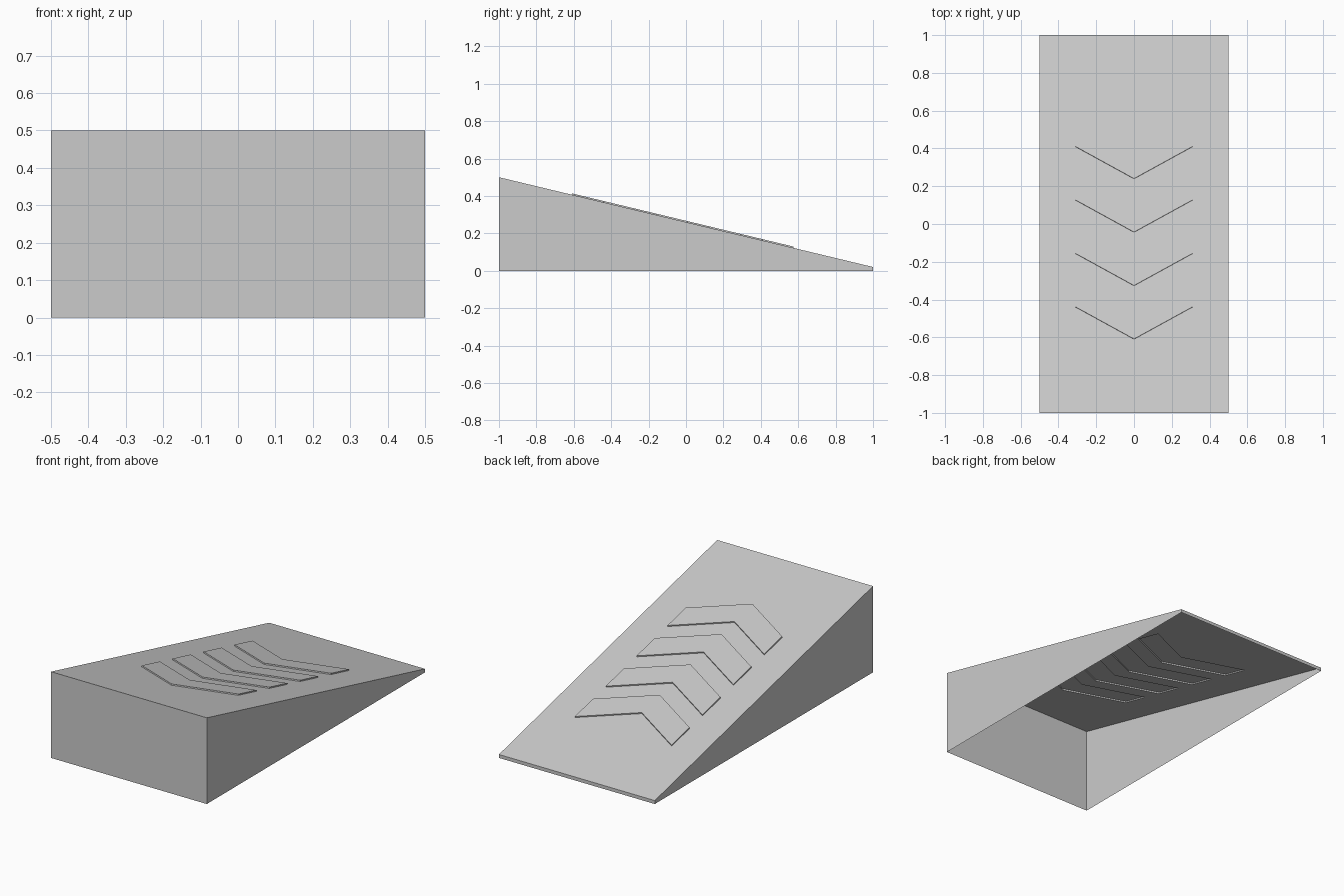
import bpy, bmesh
from mathutils import Vector

if "Cube" in bpy.data.objects:
    bpy.data.objects.remove(bpy.data.objects["Cube"])

HIGH, LOW = 0.50, 0.02          # ramp height at the front and back
SLOPE = (HIGH - LOW) / 2
RAISE = 0.007                   # height of the raised chevrons
COUNT, FIRST, STEP = 4, -0.61, 0.283
DEPTH, SWEEP, HALF = 0.165, 0.17, 0.31


def on_slope(x, y):
    return (x, y, HIGH - SLOPE * (y + 1))


# Sloped deck as a grid whose rows follow the chevron edges
columns = (-0.5, -HALF, 0, HALF, 0.5)
rows = [[-1] * 5]
for i in range(COUNT):
    for apex in (FIRST + i * STEP, FIRST + i * STEP + DEPTH):
        rows.append([apex if x == 0 else apex + SWEEP for x in columns])
rows.append([1] * 5)

bm = bmesh.new()
grid = [[bm.verts.new(on_slope(x, y)) for x, y in zip(columns, row)] for row in rows]
chevrons = []
for r in range(len(grid) - 1):
    for c in range(4):
        face = bm.faces.new((grid[r][c], grid[r][c + 1], grid[r + 1][c + 1], grid[r + 1][c]))
        if r % 2 == 1 and c in (1, 2):
            chevrons.append(face)

# Side walls dropped from the deck outline; the underside stays open
rim = [e for e in bm.edges if e.is_boundary]
skirt = bmesh.ops.extrude_edge_only(bm, edges=rim)["geom"]
for v in skirt:
    if isinstance(v, bmesh.types.BMVert):
        v.co.z = 0

# Chevron grips pressed up out of the deck, hollow beneath
up = Vector((0, SLOPE, 1)).normalized() * RAISE
raised = bmesh.ops.extrude_face_region(bm, geom=chevrons)["geom"]
bmesh.ops.translate(bm, vec=up, verts=[v for v in raised if isinstance(v, bmesh.types.BMVert)])
old = [f for f in chevrons if f.is_valid]
if old:
    bmesh.ops.delete(bm, geom=old, context="FACES")

mesh = bpy.data.meshes.new("ramp")
bm.to_mesh(mesh)
bm.free()
bpy.context.collection.objects.link(bpy.data.objects.new("ramp", mesh))
